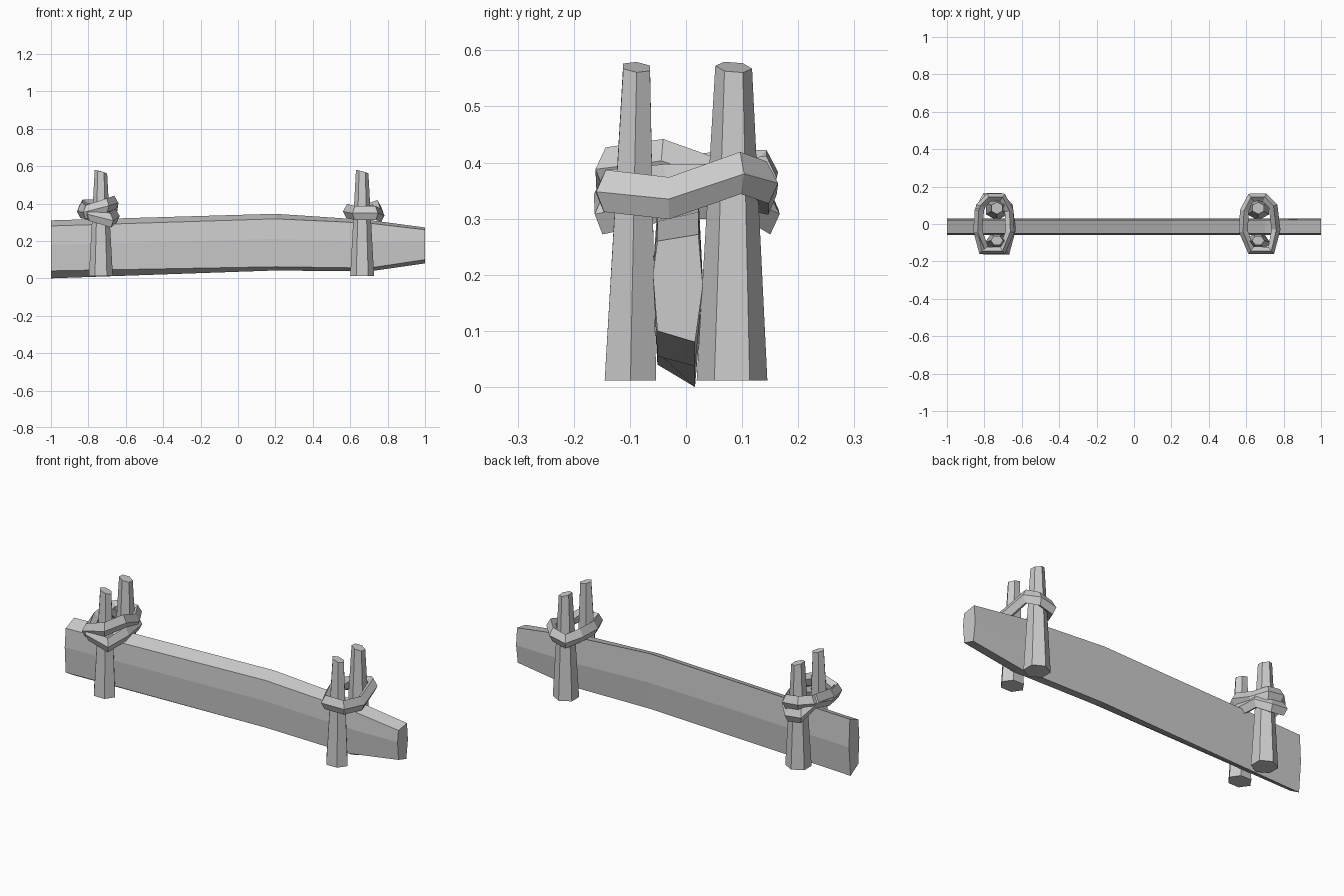
import bpy, bmesh, math
from mathutils import Vector

if "Cube" in bpy.data.objects:
    bpy.data.objects.remove(bpy.data.objects["Cube"])


def loft(name, rings, closed=False):
    """Flat-shaded skin through equal-sized rings; ends capped unless closed."""
    bm = bmesh.new()
    vs = [[bm.verts.new(p) for p in r] for r in rings]
    n, m = len(rings[0]), len(rings)
    for i in range(m if closed else m - 1):
        a, b = vs[i], vs[(i + 1) % m]
        for j in range(n):
            k = (j + 1) % n
            bm.faces.new((a[j], a[k], b[k], b[j]))
    if not closed:
        bm.faces.new(vs[0])
        bm.faces.new(vs[-1])
    bmesh.ops.recalc_face_normals(bm, faces=bm.faces)
    me = bpy.data.meshes.new(name)
    bm.to_mesh(me)
    bm.free()
    ob = bpy.data.objects.new(name, me)
    bpy.context.collection.objects.link(ob)
    return ob


# plank: x, front bottom, front top, back bottom, back top heights
def plank_section(x, fb, ft, bb, bt):
    mid = (fb + ft) / 2 + 0.02
    return [(x, -0.051, fb), (x, -0.059, mid), (x, -0.051, ft),
            (x, 0.022, bt), (x, 0.03, mid - 0.02), (x, 0.016, bb)]


loft("plank", [plank_section(*s) for s in (
    (-1.0, 0.04, 0.28, 0.0, 0.31),
    (0.2, 0.062, 0.318, 0.042, 0.345),
    (0.7, 0.055, 0.295, 0.037, 0.312),
    (1.0, 0.10, 0.26, 0.08, 0.272))])


# stakes: tapered six-sided posts with slanted tops
def stake(name, x, y, turn, rx, ry, top_y):
    rings = []
    for z, s, cy in ((0.012, 1.0, y), (0.57, 0.52, top_y)):
        ring = []
        for i in range(6):
            a = math.radians(60 * i + turn)
            px, py = rx * s * math.cos(a), ry * s * math.sin(a)
            slant = -0.28 * px - 0.08 * py if z > 0.5 else 0
            ring.append((x + px, cy + py, z + slant))
        rings.append(ring)
    return loft(name, rings)


for side, x in (("left", -0.733), ("right", 0.664)):
    stake(side + "_front_stake", x, -0.099, 0, 0.064, 0.053, -0.088)
    stake(side + "_back_stake", x, 0.082, 30, 0.066, 0.063, 0.085)


# rope ties: eight-cornered loops with a wedge-shaped section
PLAN = [(0.085, -0.03), (0.07, 0.095), (0.025, 0.14), (-0.045, 0.14),
        (-0.08, 0.07), (-0.085, -0.04), (-0.045, -0.14), (0.06, -0.14)]


def rope(name, cx, heights, flip=1, scale=1.0):
    pts = [Vector((cx + flip * x * scale, y * scale, z))
           for (x, y), z in zip(PLAN, heights)]
    rings = []
    for i, p in enumerate(pts):
        t = (pts[(i + 1) % 8] - pts[i - 1]).normalized()
        out = t.cross(Vector((0, 0, 1))).normalized() * flip
        up = Vector((0, 0, 1))
        rings.append([p + out * a + up * b for a, b in
                      ((0.026, -0.002), (0.004, 0.037), (-0.022, 0.014),
                       (-0.016, -0.024), (0.008, -0.038))])
    return loft(name, rings, closed=True)


rope("right_rope", 0.672,
     (0.337, 0.382, 0.365, 0.345, 0.36, 0.36, 0.35, 0.35))
rope("left_upper_rope", -0.75,
     (0.36, 0.385, 0.385, 0.375, 0.365, 0.405, 0.39, 0.355), -1)
rope("left_lower_rope", -0.745,
     (0.335, 0.34, 0.31, 0.32, 0.385, 0.37, 0.345, 0.31), 1, 1.02)
